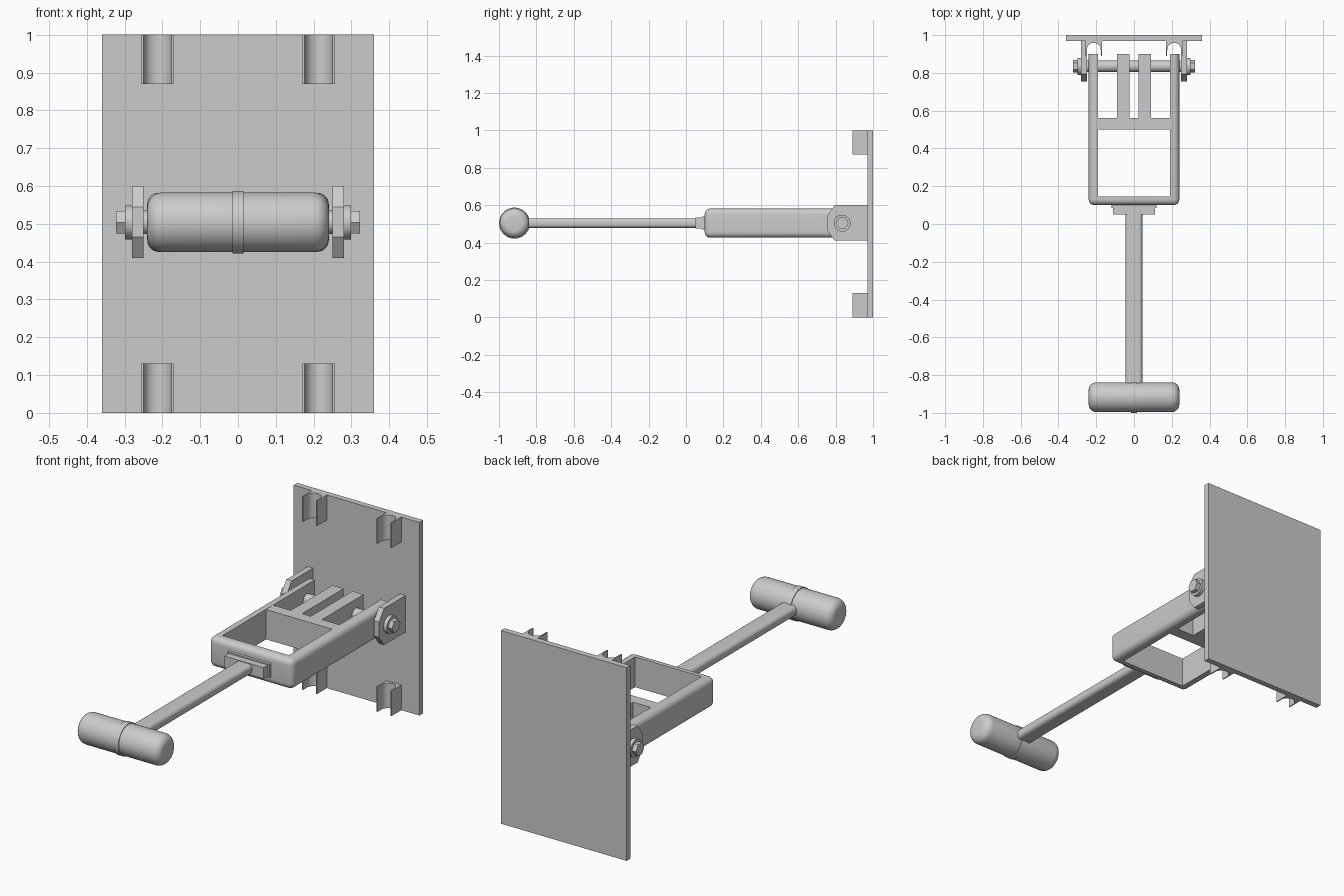
import bpy, bmesh, math
from mathutils import Vector, Matrix

if "Cube" in bpy.data.objects:
    bpy.data.objects.remove(bpy.data.objects["Cube"])

ZC = 0.504      # height of the arm axis
PIN_Y = 0.835   # pivot pin position


def finish(name, bm, smooth=True):
    bmesh.ops.recalc_face_normals(bm, faces=bm.faces)
    me = bpy.data.meshes.new(name)
    bm.to_mesh(me)
    bm.free()
    ob = bpy.data.objects.new(name, me)
    bpy.context.collection.objects.link(ob)
    if smooth:
        bpy.ops.object.select_all(action='DESELECT')
        bpy.context.view_layer.objects.active = ob
        ob.select_set(True)
        bpy.ops.object.shade_smooth_by_angle(angle=math.radians(30))
    return ob


def prism(points, direction):
    """Extrude a closed 3D outline along a direction."""
    bm = bmesh.new()
    face = bm.faces.new([bm.verts.new(p) for p in points])
    ext = bmesh.ops.extrude_face_region(bm, geom=[face])
    verts = [g for g in ext['geom'] if isinstance(g, bmesh.types.BMVert)]
    bmesh.ops.translate(bm, verts=verts, vec=Vector(direction))
    return bm


def box(name, x, y, z):
    pts = [(x[0], y[0], z[0]), (x[1], y[0], z[0]), (x[1], y[1], z[0]), (x[0], y[1], z[0])]
    return finish(name, prism(pts, (0, 0, z[1] - z[0])), False)


def rod_x(name, x0, x1, r, y, sides=48, fillet=0):
    """Cylinder along x with optional rounded rims."""
    bm = bmesh.new()
    mat = Matrix.Translation(((x0 + x1) / 2, y, ZC)) @ Matrix.Rotation(math.pi / 2, 4, 'Y')
    bmesh.ops.create_cone(bm, cap_ends=True, segments=sides, radius1=r, radius2=r,
                          depth=abs(x1 - x0), matrix=mat)
    if fillet:
        rims = [e for e in bm.edges if abs(e.verts[0].co.x - e.verts[1].co.x) < 1e-5]
        bmesh.ops.bevel(bm, geom=rims, offset=fillet, segments=6, profile=0.5, affect='EDGES')
    return finish(name, bm)


# Wall plate
box("wall_plate", (-0.36, 0.36), (0.97, 1.0), (0, 1))

# Four channel clips on the plate
for sx in (-1, 1):
    for z0 in (0.0, 0.87):
        c, w, r, yc = sx * 0.213, 0.043, 0.037, 0.922
        pts = [(c + w, 0.89, z0), (c + w, 0.971, z0), (c - w, 0.971, z0), (c - w, 0.89, z0),
               (c - r, 0.89, z0)]
        for i in range(25):
            a = math.pi - math.pi * i / 24
            pts.append((c + r * math.cos(a), yc + r * math.sin(a), z0))
        pts.append((c + r, 0.89, z0))
        finish("plate_clip", prism(pts, (0, 0, 0.13)))

# Hinge ears, washers and hex heads on both sides
ear = [(0.971, 0.41), (0.971, 0.6), (0.795, 0.6), (0.755, 0.545), (0.755, 0.465), (0.795, 0.41)]
for s in (-1, 1):
    finish("hinge_ear", prism([(s * 0.25, y, z) for y, z in ear], (s * 0.03, 0, 0)), False)
    rod_x("hinge_washer", s * 0.279, s * 0.299, 0.045, PIN_Y)
    rod_x("hex_head", s * 0.298, s * 0.322, 0.034, PIN_Y, sides=6)

# Pivot pin
rod_x("pivot_pin", -0.29, 0.29, 0.031, PIN_Y)

# U-shaped frame with rounded outer edges
u = [(-0.24, 0.9), (-0.24, 0.1), (0.24, 0.1), (0.24, 0.9),
     (0.19, 0.9), (0.19, 0.145), (-0.19, 0.145), (-0.19, 0.9)]
bm = prism([(x, y, 0.426) for x, y in u], (0, 0, 0.156))


def is_outer(v):
    return abs(v.co.x) > 0.235 or v.co.y < 0.11


outer = [e for e in bm.edges if all(is_outer(v) for v in e.verts)
         and not all(v.co.y > 0.89 for v in e.verts)]
bmesh.ops.bevel(bm, geom=outer, offset=0.03, segments=6, profile=0.5, affect='EDGES')
finish("u_frame", bm)

# Crossbar and inner prongs
box("frame_crossbar", (-0.195, 0.195), (0.5, 0.56), (0.427, 0.581))
for s in (-1, 1):
    box("frame_prong", (s * 0.057 - 0.032, s * 0.057 + 0.032), (0.555, 0.9), (0.427, 0.581))

# Stepped mount between frame and shaft
box("mount_base", (-0.12, 0.12), (0.085, 0.11), (0.469, 0.539))
box("mount_step", (-0.112, 0.112), (0.05, 0.09), (0.475, 0.533))

# Flat rounded shaft
pts = []
for cx, cz, a0 in ((1, 1, 0), (-1, 1, 90), (-1, -1, 180), (1, -1, 270)):
    for i in range(7):
        a = math.radians(a0 + 15 * i)
        pts.append((cx * 0.025 + 0.02 * math.cos(a), -0.91,
                    ZC + cz * 0.006 + 0.02 * math.sin(a)))
finish("shaft", prism(pts, (0, 0.98, 0)))

# T handle with centre band
rod_x("handle_grip", -0.24, 0.24, 0.079, -0.917, sides=64, fillet=0.04)
rod_x("handle_band", -0.015, 0.015, 0.083, -0.917, sides=64)
